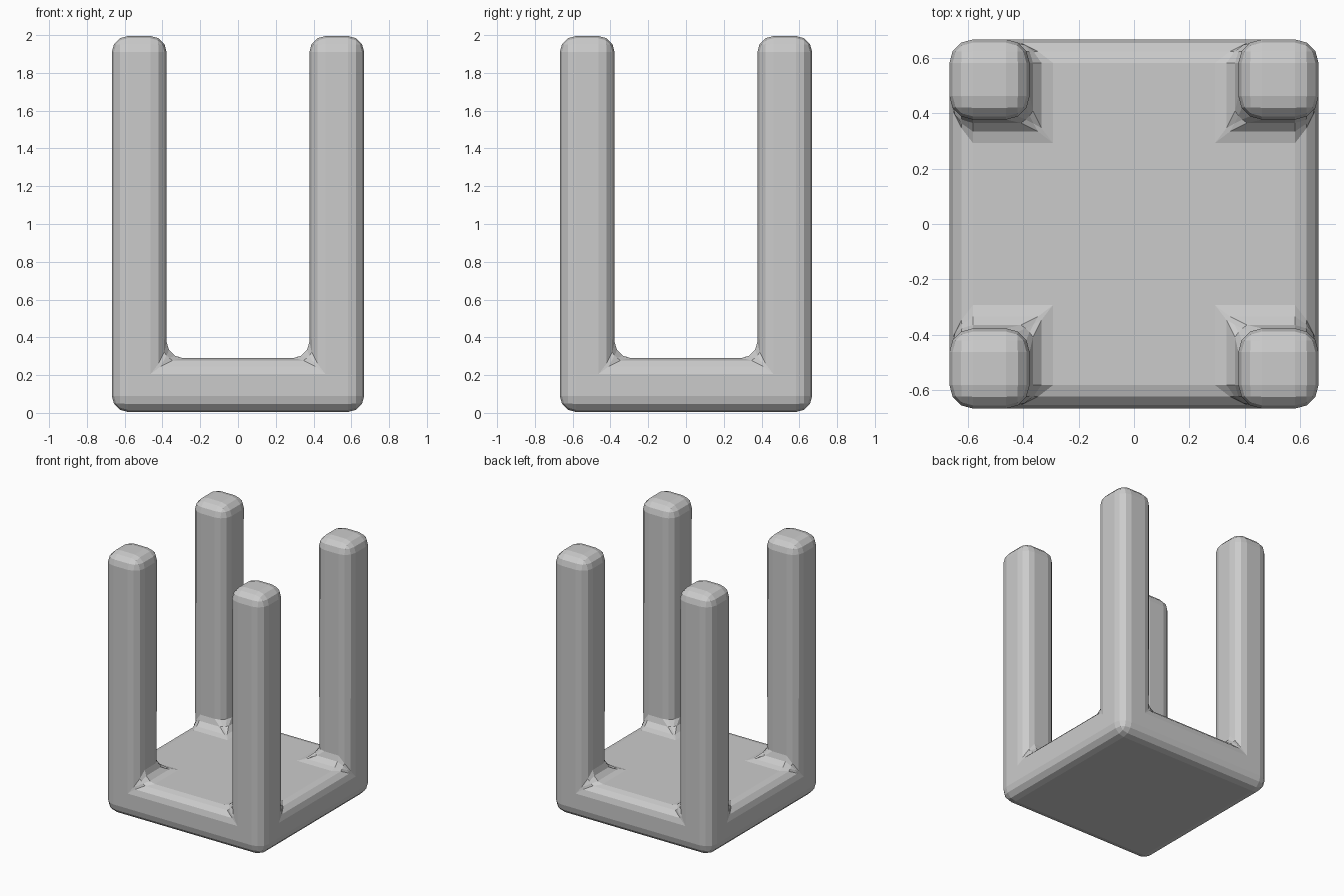
import bpy, bmesh, math

if "Cube" in bpy.data.objects:
    bpy.data.objects.remove(bpy.data.objects["Cube"])

HALF, INNER = 0.668, 0.378       # outer half width, inner leg face
SLAB_TOP, LEG_TOP = 0.29, 1.995
BOTTOM = 0.005

bm = bmesh.new()

# 3 x 3 footprint: corner cells become the posts
coords = [-HALF, -INNER, INNER, HALF]
grid = [[bm.verts.new((x, y, BOTTOM)) for x in coords] for y in coords]
for j in range(3):
    for i in range(3):
        bm.faces.new((grid[j][i], grid[j][i + 1], grid[j + 1][i + 1], grid[j + 1][i]))

# Slab
res = bmesh.ops.extrude_face_region(bm, geom=bm.faces[:])
top_verts = [g for g in res["geom"] if isinstance(g, bmesh.types.BMVert)]
top_faces = [g for g in res["geom"] if isinstance(g, bmesh.types.BMFace)]
for v in top_verts:
    v.co.z = SLAB_TOP

# Four corner posts
corners = []
for f in top_faces:
    c = f.calc_center_median()
    if abs(c.x) > INNER and abs(c.y) > INNER:
        corners.append(f)
res = bmesh.ops.extrude_discrete_faces(bm, faces=corners)
for f in res["faces"]:
    for v in f.verts:
        v.co.z = LEG_TOP

# Merge coplanar cells so only true edges get rounded
bmesh.ops.recalc_face_normals(bm, faces=bm.faces[:])
bmesh.ops.dissolve_limit(bm, angle_limit=math.radians(1),
                         verts=bm.verts[:], edges=bm.edges[:])

mesh = bpy.data.meshes.new("upturned_table")
bm.to_mesh(mesh)
bm.free()
table = bpy.data.objects.new("upturned_table", mesh)
bpy.context.collection.objects.link(table)

# Rounded outer edges and fillets where posts meet the slab
bevel = table.modifiers.new("rounding", 'BEVEL')
bevel.width = 0.085
bevel.segments = 3
bevel.limit_method = 'ANGLE'
bevel.angle_limit = math.radians(30)
